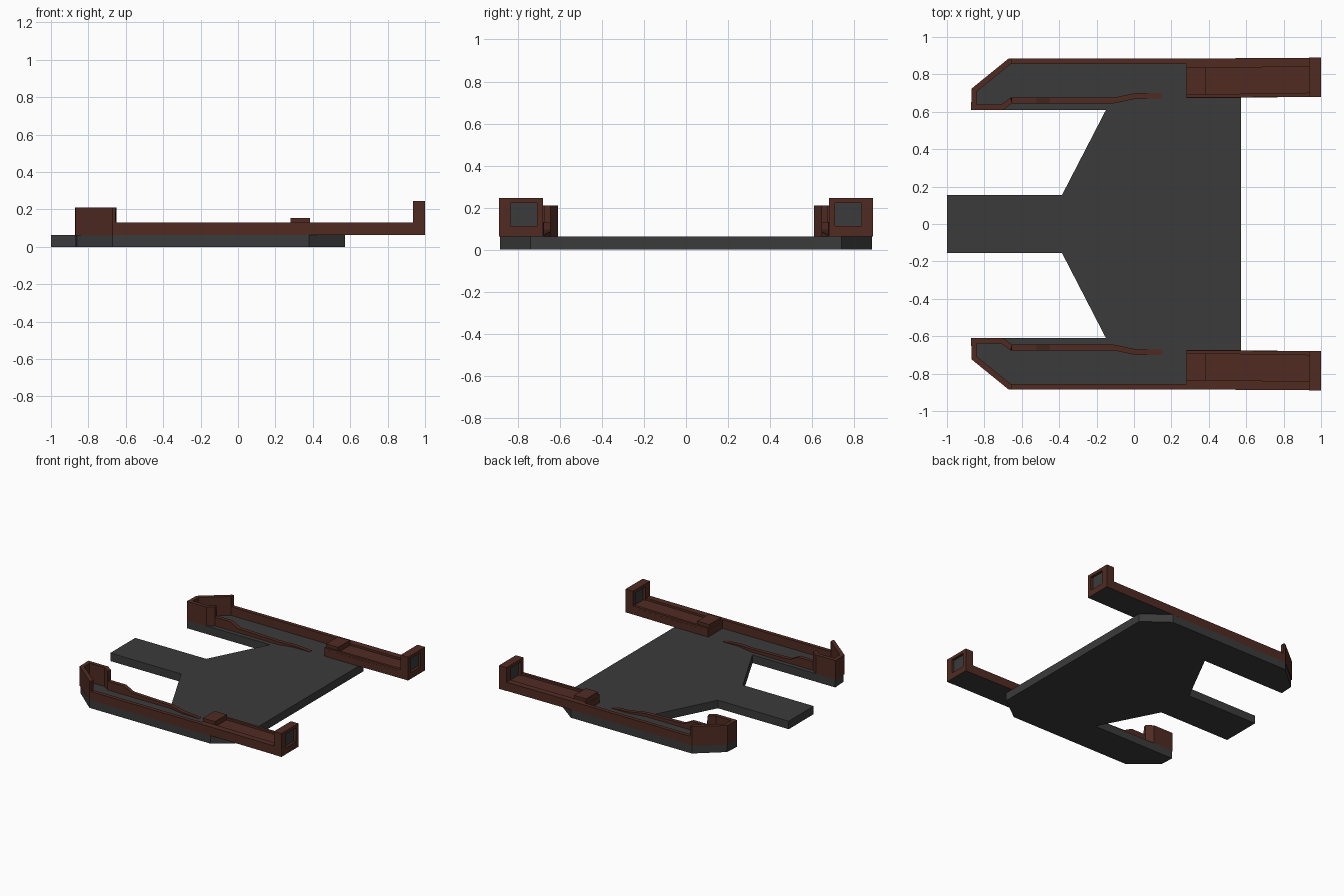
import bpy, bmesh
from mathutils import Vector

if "Cube" in bpy.data.objects:
    bpy.data.objects.remove(bpy.data.objects["Cube"])


def material(name, rgb):
    m = bpy.data.materials.new(name)
    m.diffuse_color = (*rgb, 1)
    m.use_nodes = True
    m.node_tree.nodes["Principled BSDF"].inputs["Base Color"].default_value = m.diffuse_color
    return m


GRAY = material("charcoal gray", (0.043, 0.043, 0.043))
BROWN = material("dark brown", (0.080, 0.024, 0.016))
TOP = 0.063  # top of the base plate


def finish(name, bm, mats, mirror=True):
    bmesh.ops.recalc_face_normals(bm, faces=bm.faces)
    me = bpy.data.meshes.new(name)
    bm.to_mesh(me)
    bm.free()
    for m in mats:
        me.materials.append(m)
    ob = bpy.data.objects.new(name, me)
    bpy.context.collection.objects.link(ob)
    if mirror:
        mod = ob.modifiers.new("mirror", 'MIRROR')
        mod.use_axis = (False, True, False)
        mod.use_mirror_merge = False
    return ob


def prism(bm, outline, z0, z1):
    """Extrude a plan outline between two heights."""
    f = bm.faces.new([bm.verts.new((x, y, z0)) for x, y in outline])
    r = bmesh.ops.extrude_face_region(bm, geom=[f])
    for v in r["geom"]:
        if isinstance(v, bmesh.types.BMVert):
            v.co.z = z1


def box(bm, x0, x1, y0, y1, z0, z1):
    prism(bm, [(x0, y0), (x1, y0), (x1, y1), (x0, y1)], z0, z1)


def wall(bm, path, width):
    """Mitred wall along (x, y, top height) points."""
    pts = [Vector(p[:2]) for p in path]
    rings = []
    for i, p in enumerate(pts):
        a = (p - pts[i - 1]).normalized() if i else None
        b = (pts[i + 1] - p).normalized() if i < len(pts) - 1 else None
        a, b = a or b, b or a
        na, nb = Vector((-a.y, a.x)), Vector((-b.y, b.x))
        n = (na + nb).normalized()
        off = n * (width / 2 / max(n.dot(na), 0.4))
        l, r, h = p + off, p - off, path[i][2]
        rings.append([bm.verts.new(c) for c in
                      ((l.x, l.y, TOP - 0.003), (r.x, r.y, TOP - 0.003),
                       (r.x, r.y, h), (l.x, l.y, h))])
    for s, t in zip(rings, rings[1:]):
        for k in range(4):
            bm.faces.new((s[k], s[(k + 1) % 4], t[(k + 1) % 4], t[k]))
    bm.faces.new(rings[0])
    bm.faces.new(rings[-1])


# base plate with central tongue and two side arms
half = [(-1, 0.155), (-0.385, 0.155), (-0.15, 0.61), (-0.868, 0.61),
        (-0.862, 0.72), (-0.67, 0.885), (0.38, 0.885), (0.573, 0.74)]
bm = bmesh.new()
prism(bm, half + [(x, -y) for x, y in reversed(half)], 0, TOP)
finish("base_plate", bm, [GRAY], mirror=False)

# rim running along the outer edge, round the raised tip and back inside
bm = bmesh.new()
wall(bm, [(0.29, 0.87, 0.131), (-0.655, 0.87, 0.131), (-0.656, 0.87, 0.211),
          (-0.665, 0.87, 0.211), (-0.853, 0.717, 0.211), (-0.856, 0.625, 0.211),
          (-0.705, 0.625, 0.211), (-0.655, 0.66, 0.211), (-0.654, 0.66, 0.131),
          (-0.52, 0.66, 0.131), (-0.45, 0.66, 0.095), (-0.11, 0.66, 0.085),
          (0.01, 0.685, 0.075), (0.15, 0.685, 0.066)], 0.03)
finish("arm_rim", bm, [BROWN])

# rear beam: channel floor between two slightly tapering walls
bm = bmesh.new()
prism(bm, [(0.28, 0.675), (0.57, 0.675), (0.94, 0.68),
           (0.94, 0.888), (0.28, 0.885)], TOP, 0.115)
prism(bm, [(0.28, 0.675), (0.94, 0.68), (0.94, 0.702), (0.28, 0.692)], 0.115, 0.131)
prism(bm, [(0.28, 0.835), (0.94, 0.84), (0.94, 0.888), (0.28, 0.885)], 0.115, 0.131)
bmesh.ops.recalc_face_normals(bm, faces=bm.faces)
for f in bm.faces:  # gray underside
    if f.normal.z < -0.9 and f.calc_center_median().z < TOP + 0.001:
        f.material_index = 1
finish("rear_beam", bm, [BROWN, GRAY])

# raised stop block on the beam
bm = bmesh.new()
box(bm, 0.281, 0.386, 0.69, 0.836, 0.10, 0.155)
finish("stop_block", bm, [BROWN])

# square frame at the beam end
bm = bmesh.new()
y0, y1, x0, x1 = 0.68, 0.89, 0.935, 1.0
box(bm, x0, x1, y0, y1, TOP, 0.113)
box(bm, x0, x1, y0, y1, 0.222, 0.246)
box(bm, x0, x1, y0, 0.71, 0.113, 0.222)
box(bm, x0, x1, 0.835, y1, 0.113, 0.222)
bmesh.ops.recalc_face_normals(bm, faces=bm.faces)
for f in bm.faces:  # gray underside
    if f.normal.z < -0.9 and f.calc_center_median().z < TOP + 0.001:
        f.material_index = 1
finish("end_frame", bm, [BROWN, GRAY])

# gray panel recessed in the frame
bm = bmesh.new()
box(bm, 0.957, 0.98, 0.71, 0.835, 0.113, 0.222)
finish("end_panel", bm, [GRAY])
